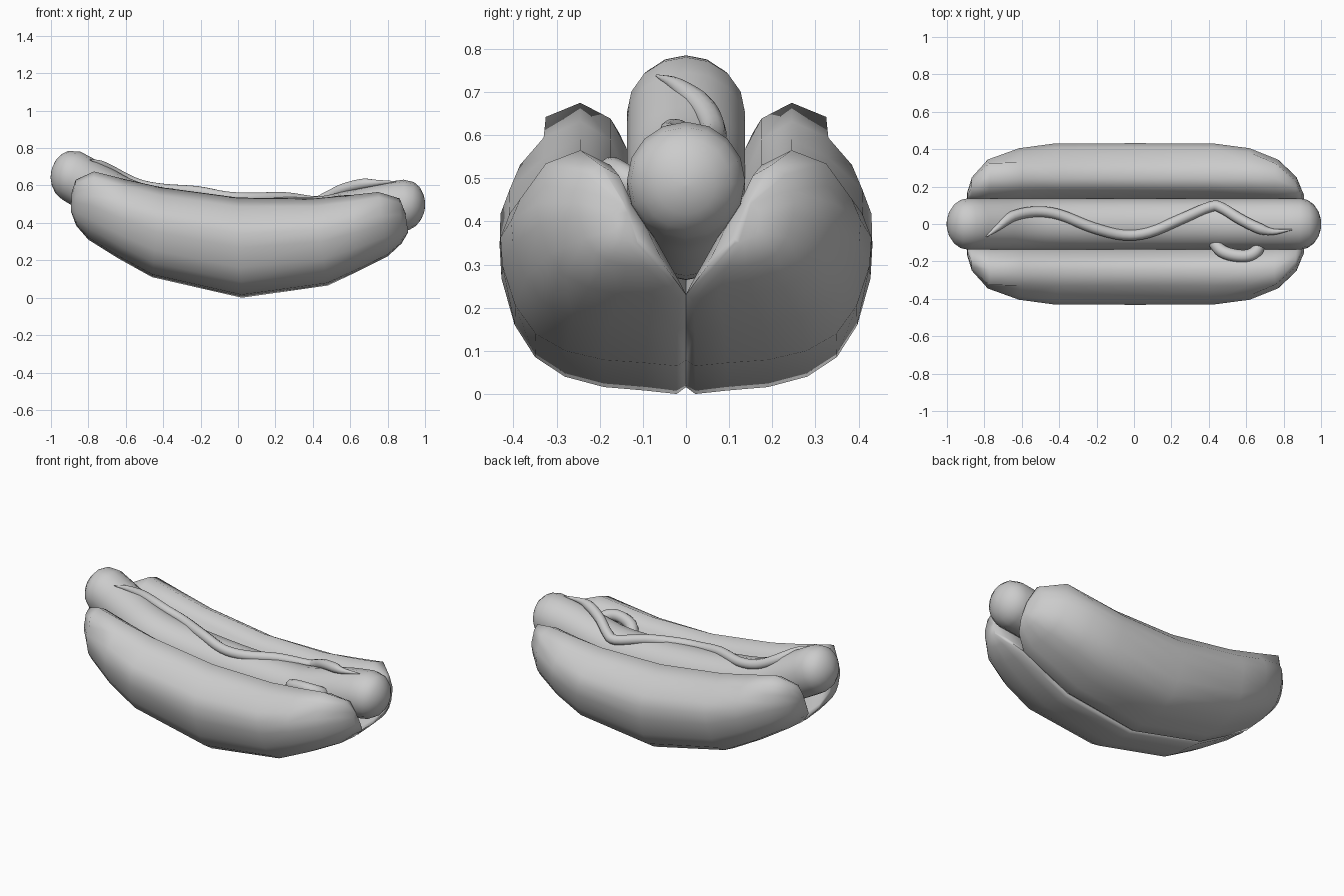
import bpy, bmesh, math
from mathutils import Vector

if "Cube" in bpy.data.objects:
    bpy.data.objects.remove(bpy.data.objects["Cube"])


def loft(name, rings, angle):
    """Skin a list of closed rings, cap both ends, shade smooth by angle."""
    bm = bmesh.new()
    vs = [[bm.verts.new(p) for p in ring] for ring in rings]
    n = len(vs[0])
    for a, b in zip(vs, vs[1:]):
        for i in range(n):
            j = (i + 1) % n
            bm.faces.new((a[i], a[j], b[j], b[i]))
    bm.faces.new(vs[0])
    bm.faces.new(vs[-1])
    bmesh.ops.recalc_face_normals(bm, faces=bm.faces)
    me = bpy.data.meshes.new(name)
    bm.to_mesh(me)
    bm.free()
    ob = bpy.data.objects.new(name, me)
    bpy.context.collection.objects.link(ob)
    bpy.ops.object.select_all(action='DESELECT')
    ob.select_set(True)
    bpy.context.view_layer.objects.active = ob
    bpy.ops.object.shade_smooth_by_angle(angle=math.radians(angle))
    return ob


def spline(pts, steps):
    """Catmull-Rom samples through the points."""
    pts = [Vector(p) for p in pts]
    ext = [2 * pts[0] - pts[1]] + pts + [2 * pts[-1] - pts[-2]]
    out = []
    for a, b, c, d in zip(ext, ext[1:], ext[2:], ext[3:]):
        for k in range(steps):
            t = k / steps
            out.append(0.5 * (2 * b + (c - a) * t + (2 * a - 5 * b + 4 * c - d) * t * t
                              + (3 * b - a - 3 * c + d) * t ** 3))
    return out + [pts[-1]]


def tube(name, path, radii, sides):
    rings = []
    for i, p in enumerate(path):
        t = (path[min(i + 1, len(path) - 1)] - path[max(i - 1, 0)]).normalized()
        u = Vector((0, 0, 1)).cross(t).normalized()
        v = t.cross(u)
        rings.append([p + radii[i] * (u * math.cos(2 * math.pi * k / sides)
                                      + v * math.sin(2 * math.pi * k / sides))
                      for k in range(sides)])
    return loft(name, rings, 60)


# bun half: outer section (fraction of width, v up), then inner slope (y in units, v up)
OUTER = [(0, .03), (.05, 0), (.22, .015), (.44, .03), (.65, .075), (.81, .16), (.92, .30),
         (.99, .5), (1, .64), (.95, .76)]
INNER = [(.33, .91), (.245, 1), (.175, .90), (.14, .72), (.07, .40), (.012, .10)]
# stations: top x, z, bottom x, z, inner y, width, inner squeeze
STATIONS = [(-.89, .56, -.893, .46, .11, .06, .18), (-.868, .63, -.865, .385, .05, .20, .6),
            (-.77, .675, -.80, .31, 0, .345, 1), (-.60, .632, -.64, .21, 0, .405, 1),
            (-.41, .59, -.46, .11, 0, .43, 1), (0, .535, .02, 0, 0, .432, 1),
            (.40, .53, .48, .065, 0, .43, 1), (.60, .548, .65, .145, 0, .405, 1),
            (.75, .565, .80, .22, 0, .345, 1), (.865, .53, .875, .29, .05, .20, .6),
            (.895, .45, .91, .35, .11, .06, .18)]


def bun_ring(tx, tz, bx, bz, y0, w, s):
    ys = [(y0 + w * u, v) for u, v in OUTER]
    ys += [(y0 + s * min(y, (w - .02) / s), v) for y, v in INNER]
    return [(bx + (tx - bx) * v, y, bz + (tz - bz) * v) for y, v in ys]


bun = loft("bun_halves", [bun_ring(*s) for s in STATIONS], 75)
mirror = bun.modifiers.new("mirror", 'MIRROR')
mirror.use_axis = (False, True, False)
mirror.use_mirror_merge = False

# sausage with rounded ends
R = .137
CAP = .11
CORE = [(-.89, 0, .652), (-.75, 0, .575), (-.6, 0, .498), (-.41, 0, .452), (0, 0, .412),
        (.4, 0, .402), (.6, 0, .435), (.75, 0, .472), (.89, 0, .494)]
core = spline(CORE, 3)
caps = [math.radians(a) for a in (20, 40, 60, 78, 89)]
d0 = Vector((-1, 0, .15))
d1 = Vector((1, 0, -.1))
path = ([core[0] + d0 * CAP * math.sin(a) for a in reversed(caps)] + core
        + [core[-1] + d1 * CAP * math.sin(a) for a in caps])
ends = [R * math.cos(a) for a in caps]
tube("sausage", path, ends[::-1] + [R] * len(core) + ends, 16)


def sausage_top(x, y):
    for a, b in zip(CORE, CORE[1:]):
        if x <= b[0]:
            break
    z = a[2] + (b[2] - a[2]) * (x - a[0]) / (b[0] - a[0])
    return z + math.sqrt(R * R - y * y)


# sauce ribbon waving along the top of the sausage: x, y, lift
WAVE = [(-.79, -.068, .022), (-.73, -.02, .015), (-.65, .04, .008), (-.53, .065, .005),
        (-.40, .05, .003), (-.22, -.02, .0), (-.06, -.058, -.002), (.08, -.045, -.005),
        (.25, .025, -.004), (.41, .092, .01), (.47, .085, .014), (.56, .03, .018),
        (.66, -.02, .022), (.74, -.042, .014), (.845, -.03, .0)]
line = spline([(x, y, sausage_top(x, y) + h) for x, y, h in WAVE], 4)
last = len(line) - 1
tube("sauce_ribbon", line,
     [.029 * min(1, .1 + 7 * i / last, .1 + 7 * (last - i) / last) for i in range(last + 1)], 10)

# short sauce loop between sausage and bun
loop = spline([(.43, -.10, .46), (.47, -.145, .495), (.54, -.168, .513),
               (.61, -.17, .515), (.655, -.145, .50), (.67, -.10, .47)], 4)
tube("sauce_loop", loop, [.034] * len(loop), 10)
